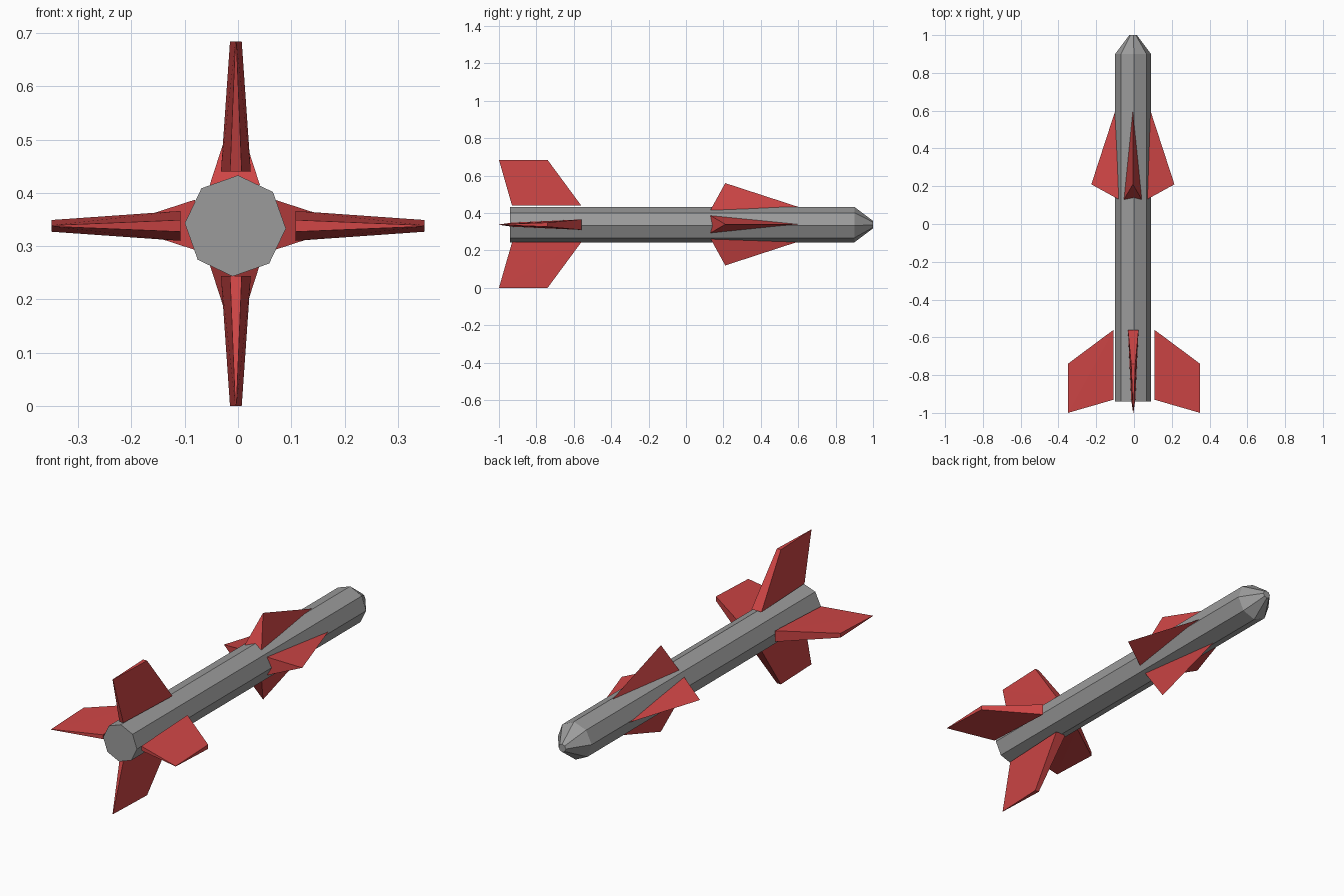
import bpy, bmesh, math
from mathutils import Vector

if "Cube" in bpy.data.objects:
    bpy.data.objects.remove(bpy.data.objects["Cube"])


def material(name, rgb):
    m = bpy.data.materials.new(name)
    m.diffuse_color = (*rgb, 1)
    m.use_nodes = True
    m.node_tree.nodes["Principled BSDF"].inputs["Base Color"].default_value = m.diffuse_color
    return m


GREY = material("grey", (0.33, 0.33, 0.33))
RED = material("red", (0.62, 0.06, 0.06))


def make_object(name, bm, mat):
    bmesh.ops.recalc_face_normals(bm, faces=bm.faces)
    mesh = bpy.data.meshes.new(name)
    bm.to_mesh(mesh)
    bm.free()
    mesh.materials.append(mat)
    ob = bpy.data.objects.new(name, mesh)
    bpy.context.collection.objects.link(ob)


def fin(name, points, centre, angle):
    """Convex fin; points are (distance out, y, sideways), turned about the body."""
    c, s = math.cos(angle), math.sin(angle)
    bm = bmesh.new()
    for r, y, t in points:
        bm.verts.new((centre[0] + r * c - t * s, y, centre[1] + r * s + t * c))
    bmesh.ops.convex_hull(bm, input=bm.verts)
    bmesh.ops.dissolve_limit(bm, angle_limit=0.01, verts=bm.verts, edges=bm.edges)
    make_object(name, bm, RED)


# Eight-sided body with blunt nose cone
bm = bmesh.new()
rings = []
for y, r in ((-0.94, 0.095), (0.9, 0.095), (1.0, 0.02)):
    ring = []
    for i in range(8):
        a = math.radians(45 * i - 3)
        ring.append(bm.verts.new((-0.005 + r * math.cos(a), y, 0.338 + r * math.sin(a))))
    rings.append(ring)
for a, b in zip(rings, rings[1:]):
    for i in range(8):
        j = (i + 1) % 8
        bm.faces.new((a[i], a[j], b[j], b[i]))
bm.faces.new(rings[0])
bm.faces.new(rings[-1])
make_object("body", bm, GREY)

for i, side in enumerate(("right", "top", "left", "bottom")):
    angle = i * math.pi / 2
    vertical = i % 2 == 1

    # Tail fins: wedges, thick at the leading edge and thin at the trailing edge
    root, tip = (0.098, 0.342) if vertical else (0.108, 0.35)
    centre = (-0.004, 0.342) if vertical else (0, 0.338)
    corners = ((root, -0.56, 0.028), (root, -0.93, 0.011),
               (tip, -0.74, 0.011), (tip, -1.0, 0.001))
    fin(side + "_tail_fin", [(r, y, t * k) for r, y, t in corners for k in (-1, 1)],
        centre, angle)

    # Forward fins: swept pyramids resting on the body
    fin(side + "_forward_fin",
        [(0.093, 0.6, 0), (0.22, 0.21, 0), (0.075, 0.13, 0.047), (0.075, 0.13, -0.047)],
        (-0.006, 0.34), angle)
